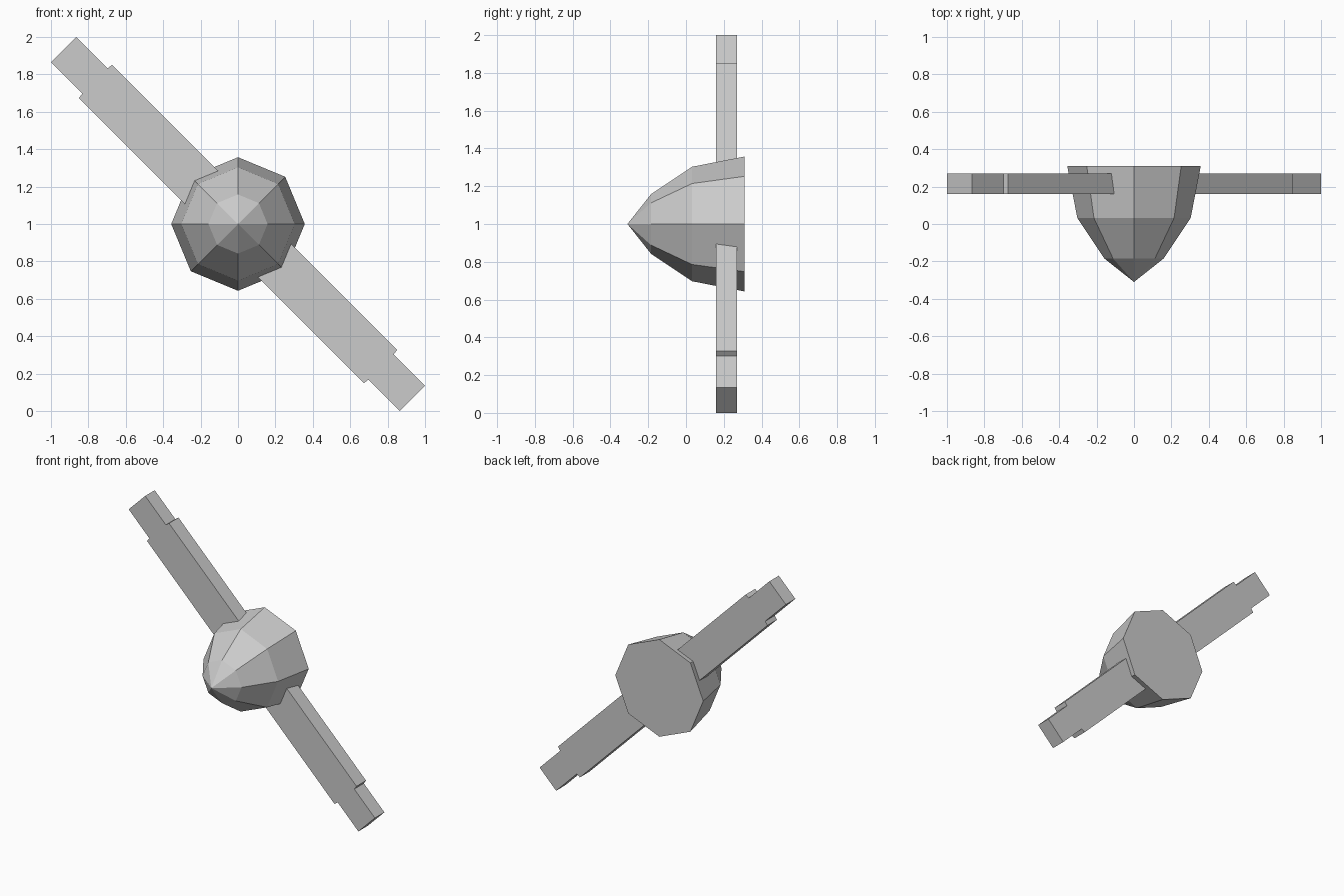
import bpy, bmesh, math

if "Cube" in bpy.data.objects:
    bpy.data.objects.remove(bpy.data.objects["Cube"])

grey = bpy.data.materials.new("mid_grey")
grey.diffuse_color = (0.6, 0.6, 0.6, 1)
grey.use_nodes = True
grey.node_tree.nodes["Principled BSDF"].inputs["Base Color"].default_value = grey.diffuse_color


def add_object(name, bm):
    bmesh.ops.recalc_face_normals(bm, faces=bm.faces)
    mesh = bpy.data.meshes.new(name)
    bm.to_mesh(mesh)
    bm.free()
    mesh.materials.append(grey)
    obj = bpy.data.objects.new(name, mesh)
    bpy.context.collection.objects.link(obj)
    return obj


# Eight-sided spinner: rings of (y, radius) widening from the pointed nose
SIDES = 8
RINGS = [(-0.185, 0.158), (0.032, 0.303), (0.31, 0.357)]
bm = bmesh.new()
tip = bm.verts.new((0, -0.31, 1))
rings = []
for y, r in RINGS:
    angles = [2 * math.pi * i / SIDES for i in range(SIDES)]
    rings.append([bm.verts.new((r * math.cos(a), y, 1 + r * math.sin(a))) for a in angles])
for i in range(SIDES):
    j = (i + 1) % SIDES
    bm.faces.new((tip, rings[0][i], rings[0][j]))
    for a, b in zip(rings, rings[1:]):
        bm.faces.new((a[i], b[i], b[j], a[j]))
bm.faces.new(rings[-1])
add_object("spinner", bm)

# Two-bladed bar through the hub, with narrower ends: (along, half width)
HALF = [(1.319, 0.095), (1.082, 0.095), (1.077, 0.126)]
edge = HALF + [(-u, v) for u, v in reversed(HALF)]
outline = edge + [(-u, -v) for u, v in edge]
bm = bmesh.new()
face = bm.faces.new([bm.verts.new((u, 0.16, v)) for u, v in outline])
extruded = bmesh.ops.extrude_face_region(bm, geom=[face])["geom"]
bmesh.ops.translate(bm, vec=(0, 0.11, 0),
                    verts=[g for g in extruded if isinstance(g, bmesh.types.BMVert)])
blades = add_object("propeller_blades", bm)
blades.location.z = 1
blades.rotation_euler.y = math.radians(45)
